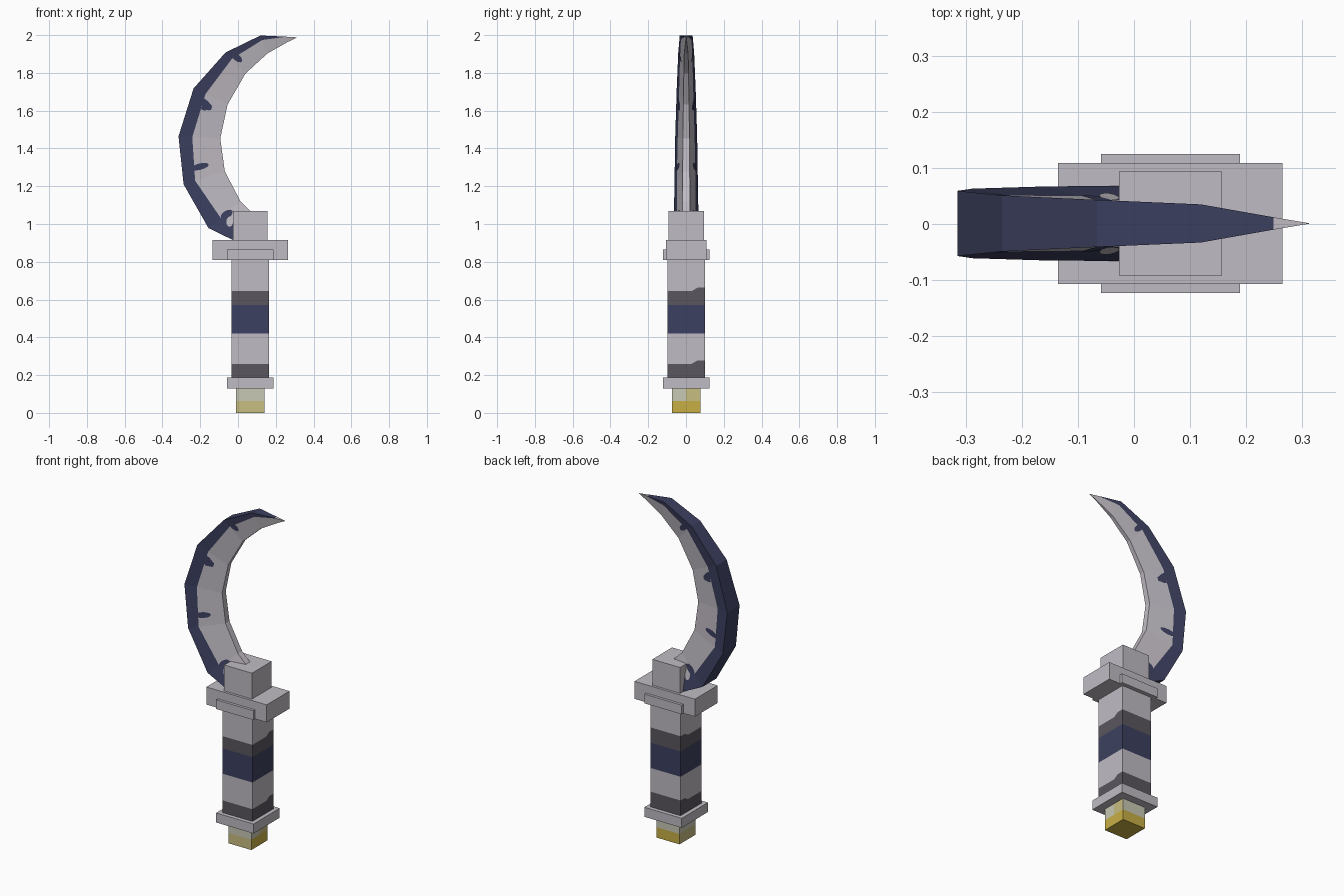
import bpy, bmesh, math
from mathutils import Vector
from mathutils.bvhtree import BVHTree

cube = bpy.data.objects.get("Cube")
if cube:
    bpy.data.objects.remove(cube, do_unlink=True)


def material(name, color):
    m = bpy.data.materials.new(name)
    m.use_nodes = True
    m.diffuse_color = (*color, 1)
    m.node_tree.nodes["Principled BSDF"].inputs["Base Color"].default_value = (*color, 1)
    return m


STEEL = material("pale steel", (0.53, 0.50, 0.55))
NAVY = material("navy blue", (0.045, 0.051, 0.115))
DARK = material("dark grey", (0.102, 0.092, 0.112))
KHAKI = material("khaki", (0.58, 0.51, 0.22))
CREAM = material("pale cream", (0.58, 0.58, 0.46))
GOLD = material("gold", (0.58, 0.43, 0.06))

CX, CY = 0.065, 0.001   # axis of the grip


def finish(name, bm, mats, recalc=True):
    if recalc:
        bmesh.ops.recalc_face_normals(bm, faces=bm.faces)
    me = bpy.data.meshes.new(name)
    bm.to_mesh(me)
    bm.free()
    for m in mats:
        me.materials.append(m)
    ob = bpy.data.objects.new(name, me)
    bpy.context.collection.objects.link(ob)
    return ob


def loft(bm, rings, band_mats):
    """Skin equal closed rings; returns the vertex rings."""
    vs = [[bm.verts.new(p) for p in ring] for ring in rings]
    n = len(rings[0])
    for a, b, mat in zip(vs, vs[1:], band_mats):
        for i in range(n):
            j = (i + 1) % n
            bm.faces.new((a[i], a[j], b[j], b[i])).material_index = mat(i) if callable(mat) else mat
    return vs


def box(name, hx, hy, z0, z1, mat):
    bm = bmesh.new()
    rings = [[(CX + sx * hx, CY + sy * hy, z) for sx, sy in
              ((-1, -1), (1, -1), (1, 1), (-1, 1))] for z in (z0, z1)]
    vs = loft(bm, rings, [0])
    for ring in vs:
        bm.faces.new(ring)
    return finish(name, bm, [mat])


# Plain square fittings
box("collar", 0.124, 0.124, 0.13, 0.187, STEEL)
box("guard", 0.2, 0.108, 0.81, 0.915, STEEL)
box("guard_plate", 0.124, 0.124, 0.81, 0.865, STEEL)
box("blade_socket", 0.092, 0.093, 0.915, 1.07, STEEL)

# Grip with painted bands; dark bands step up toward the back
h = 0.1
outline = [(-h, -h), (h, -h), (h, 0.03), (h, 0.06), (h, h), (-h, h), (-h, 0.06), (-h, 0.03)]
levels = [(0.187, 0), (0.26, 0.018), (0.42, 0), (0.572, 0), (0.645, 0.018), (0.81, 0)]
bm = bmesh.new()
rings = [[(CX + x, CY + y, z + (step if y > 0.05 else 0)) for x, y in outline] for z, step in levels]
loft(bm, rings, [1, 0, 2, 1, 0])
finish("grip", bm, [STEEL, DARK, NAVY])

# Pommel: gold on the left and back, khaki elsewhere, cream upper half
h = 0.076
outline = [(-h, -h), (h, -h), (h, 0), (h, h), (-h, h)]
bm = bmesh.new()
rings = [[(CX + x, CY + y, z) for x, y in outline] for z in (0, 0.062, 0.13)]
vs = loft(bm, rings, [lambda i: 2 if i in (1, 2, 3) else 0, lambda i: 0 if i == 2 else 1])
bm.faces.new(vs[0]).material_index = 2
bm.faces.new(vs[-1])
finish("pommel", bm, [KHAKI, CREAM, GOLD])

# Curved blade: spine x, z, edge x, z, half thickness, painted share of the side
stations = [
    (-0.02, 0.912, 0.075, 1.06, 0.067, 0.7),
    (-0.156, 0.978, 0.013, 1.12, 0.066, 0.38),
    (-0.288, 1.21, -0.07, 1.279, 0.062, 0.28),
    (-0.315, 1.464, -0.094, 1.453, 0.058, 0.33),
    (-0.235, 1.718, -0.055, 1.633, 0.05, 0.35),
    (-0.066, 1.908, 0.04, 1.797, 0.042, 0.31),
    (0.119, 1.998, 0.156, 1.903, 0.034, 0.25),
    (0.249, 1.992, 0.262, 1.963, 0.011, 0.05),
    (0.312, 1.988, 0.312, 1.987, 0.0005, 0.05),
]


def section(ox, oz, ix, iz, t, f):
    spine, edge = Vector((ox, CY, oz)), Vector((ix, CY, iz))
    half = [(0, t), (f, t * (1 - 0.7 * f)), (1, 0.3 * t)]
    return ([spine.lerp(edge, s) + Vector((0, -y, 0)) for s, y in half] +
            [spine.lerp(edge, s) + Vector((0, y, 0)) for s, y in reversed(half)])


bm = bmesh.new()


def paint(i):
    return 1 if i in (0, 4, 5) else 0


bands = [paint] * 7 + [0]
vs = loft(bm, [section(*s) for s in stations], bands)
bm.faces.new(vs[0])
bm.faces.new(vs[-1])
bmesh.ops.recalc_face_normals(bm, faces=bm.faces)
surface = BVHTree.FromBMesh(bm)
finish("blade", bm, [STEEL, NAVY])


def splash(name, root, tip, width, mat):
    """Thin oval plate laid on both sides of the blade."""
    a, b = Vector(root), Vector(tip)
    mid, along = (a + b) / 2, (b - a) / 2
    across = Vector((-along.y, along.x)).normalized() * width / 2
    bm = bmesh.new()
    for side in (-1, 1):
        def lay(p):
            hit = surface.ray_cast(Vector((p.x, side, p.y)), Vector((0, -side, 0)))[0]
            y = hit.y if hit else side * 0.03
            return bm.verts.new((p.x, y + side * 0.002, p.y))
        center = lay(mid)
        rim = [lay(mid + along * math.cos(k * math.pi / 6) + across * math.sin(k * math.pi / 6))
               for k in range(12)]
        for k in range(12):
            face = bm.faces.new((center, rim[k], rim[(k + 1) % 12]))
            face.normal_update()
            if face.normal.y * side < 0:
                face.normal_flip()
    return finish(name, bm, [mat], recalc=False)


# Painted drips reaching from the dark spine, and one pale spot near the socket
splash("drip_low", (-0.25, 1.292), (-0.155, 1.315), 0.034, NAVY)
splash("drip_middle", (-0.205, 1.665), (-0.142, 1.605), 0.042, NAVY)
splash("drip_middle_foot", (-0.195, 1.61), (-0.137, 1.625), 0.03, NAVY)
splash("drip_high", (-0.03, 1.9), (0.02, 1.86), 0.034, NAVY)
splash("drip_base", (-0.09, 1.03), (-0.03, 1.07), 0.04, NAVY)
splash("pale_spot", (-0.045, 0.985), (-0.043, 1.04), 0.036, STEEL)
